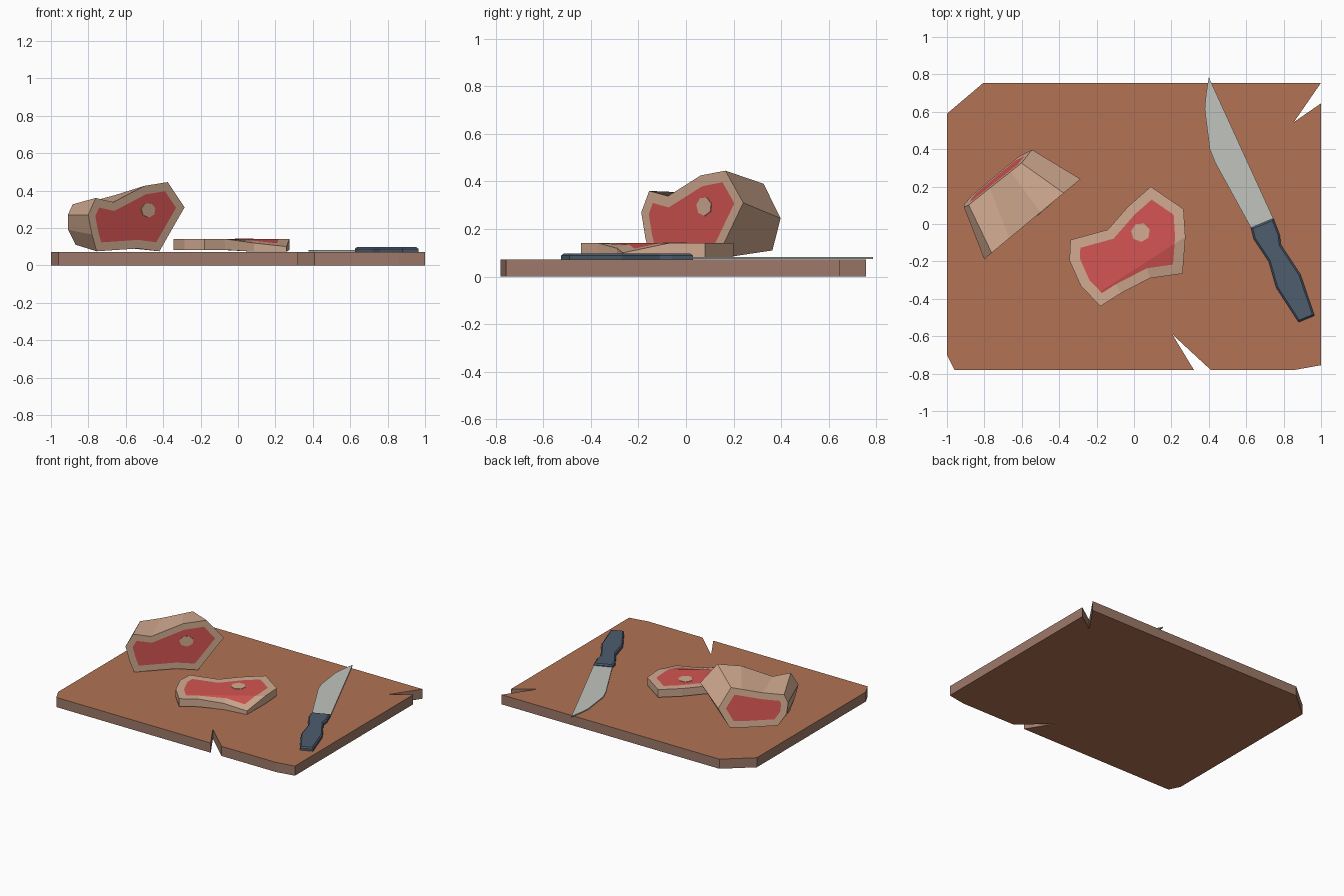
import bpy, bmesh, math
from mathutils import Vector

if "Cube" in bpy.data.objects:
    bpy.data.objects.remove(bpy.data.objects["Cube"])


def mat(name, r, g, b):
    def lin(c):
        c /= 255
        return c / 12.92 if c <= 0.04045 else ((c + 0.055) / 1.055) ** 2.4
    m = bpy.data.materials.new(name)
    m.diffuse_color = (lin(r), lin(g), lin(b), 1)
    m.use_nodes = True
    m.node_tree.nodes["Principled BSDF"].inputs["Base Color"].default_value = m.diffuse_color
    return m


WOOD = mat("board wood", 178, 114, 84)
EDGE = mat("board edge wood", 158, 122, 106)
FAT = mat("meat fat", 210, 171, 145)
RED = mat("red meat", 212, 85, 82)
STEEL = mat("blade steel", 193, 196, 191)
GRIP = mat("dark blue handle", 78, 93, 111)


def loft(ring_a, ring_b):
    """Closed solid between two matching rings; returns the bmesh and its two caps."""
    bm = bmesh.new()
    a = [bm.verts.new(p) for p in ring_a]
    b = [bm.verts.new(p) for p in ring_b]
    n = len(a)
    caps = [bm.faces.new(a), bm.faces.new(b)]
    for i in range(n):
        j = (i + 1) % n
        bm.faces.new((a[i], a[j], b[j], b[i]))
    bmesh.ops.recalc_face_normals(bm, faces=bm.faces)
    return bm, caps


def finish(name, bm, *mats):
    me = bpy.data.meshes.new(name)
    bm.to_mesh(me)
    bm.free()
    ob = bpy.data.objects.new(name, me)
    for m in mats:
        me.materials.append(m)
    bpy.context.collection.objects.link(ob)
    return ob


def at(pts, z):
    return [(x, y, z) for x, y in pts]


def meat_caps(bm, caps, rim):
    """Inset both cut faces and colour the inside red, leaving a fat rim."""
    for cap in caps:
        bmesh.ops.inset_region(bm, faces=[cap], thickness=rim, use_even_offset=True)
        cap.material_index = 1


def disc(place, radius, n=7):
    return [place(radius * math.cos(math.tau * i / n + 0.3),
                  radius * math.sin(math.tau * i / n + 0.3)) for i in range(n)]


# Chopping board with clipped corners and two splits
board = [(-1, .59), (-.805, .755), (1, .755), (.855, .545), (1, .645), (1, -.755),
         (.86, -.78), (.41, -.78), (.205, -.59), (.32, -.78), (-.96, -.78), (-1, -.70)]
bm, caps = loft(at(board, 0), at(board, .072))
for f in bm.faces:
    f.material_index = 0 if f in caps else 1
finish("chopping_board", bm, WOOD, EDGE)

# Steak slice lying on the board, one corner bent down
steak = [(.09, .2), (.265, .08), (.275, -.07), (.26, -.265), (.085, -.29), (-.07, -.37),
         (-.18, -.44), (-.285, -.33), (-.345, -.195), (-.34, -.085), (-.14, -.03), (-.035, .09)]
bm, caps = loft(at(steak, .083), at(steak, .141))
meat_caps(bm, caps, .055)
fold, normal = Vector((.07, -.2, 0)), Vector((.54, -.84, 0))
bmesh.ops.bisect_plane(bm, geom=bm.verts[:] + bm.edges[:] + bm.faces[:],
                       plane_co=fold, plane_no=normal, dist=.001)
for v in bm.verts:
    d = (v.co - fold).dot(normal)
    if d > .002 and v.co.x > .05:
        v.co.z = max(v.co.z - .26 * d, .073)
finish("steak_slice", bm, FAT, RED)

bm, _ = loft(disc(lambda a, b: (.035 + a, -.045 + b, .138), .051),
             disc(lambda a, b: (.035 + a, -.045 + b, .144), .051))
finish("slice_bone", bm, FAT)


# Standing joint of meat: u runs along the cut face, v runs towards the back
def place(u, v, z):
    return (.77 * u - .64 * v, .64 * u + .77 * v, z)


front = [(-.735, .27), (-.683, .36), (-.56, .338), (-.345, .425), (-.183, .445),
         (-.066, .31), (-.241, .075), (-.39, .09), (-.676, .075), (-.709, .165)]
back = [(-.641, .27), (-.614, .326), (-.47, .345), (-.327, .375), (-.254, .39),
        (-.165, .245), (-.24, .11), (-.36, .105), (-.57, .11), (-.63, .19)]
bm, caps = loft([place(u, .367, z) for u, z in front],
                [place(u, .685 - .13 * z, z) for u, z in back])
meat_caps(bm, caps, .046)
finish("meat_joint", bm, FAT, RED)

bm, _ = loft(disc(lambda a, b: place(-.32 + a, .370, .295 + .8 * b), .05),
             disc(lambda a, b: place(-.32 + a, .363, .295 + .8 * b), .05))
finish("joint_bone", bm, FAT)

# Knife blade
blade = [(.40, .785), (.385, .695), (.378, .615), (.405, .40), (.433, .33),
         (.625, -.02), (.65, -.05), (.75, 0), (.745, .03)]
bm, _ = loft(at(blade, .074), at(blade, .082))
finish("knife_blade", bm, STEEL)

# Knife handle with a chamfered edge
handle = [(.625, -.02), (.745, .03), (.78, -.06), (.785, -.11), (.89, -.27), (.965, -.49),
          (.88, -.525), (.76, -.34), (.72, -.2), (.64, -.08)]
bm, caps = loft(at(handle, .072), at(handle, .097))
bmesh.ops.bevel(bm, geom=caps[1].edges[:], offset=.009, segments=1, affect='EDGES')
finish("knife_handle", bm, GRIP)
